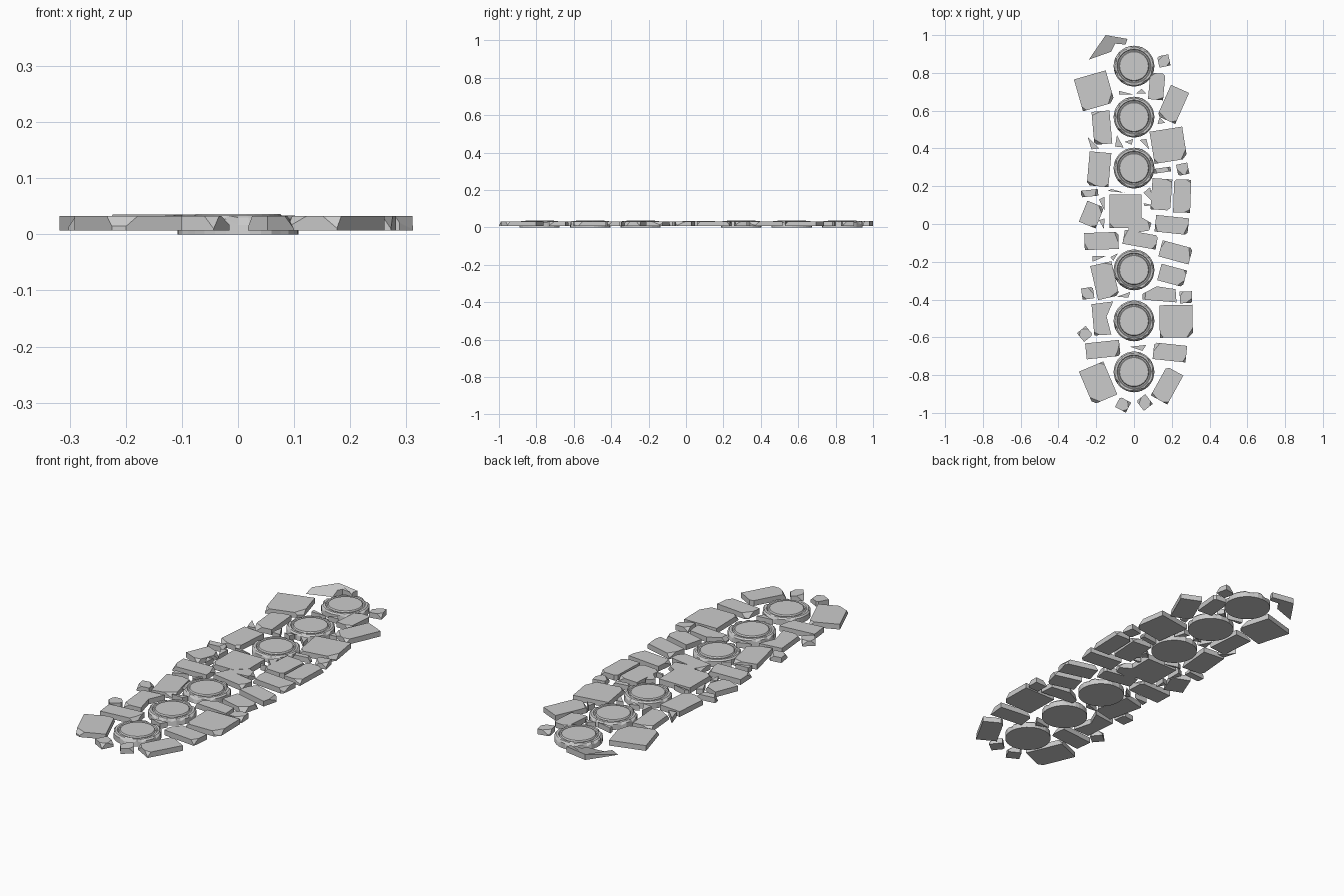
import bpy, bmesh, random
from math import radians, sin, cos, pi
from mathutils import Vector, Matrix

if "Cube" in bpy.data.objects:
    bpy.data.objects.remove(bpy.data.objects["Cube"])

random.seed(4)
Z0, Z1 = 0.007, 0.033


def finish(bm, name):
    bmesh.ops.recalc_face_normals(bm, faces=bm.faces)
    me = bpy.data.meshes.new(name)
    bm.to_mesh(me)
    bm.free()
    ob = bpy.data.objects.new(name, me)
    bpy.context.collection.objects.link(ob)
    return ob


def slice_off(bm, co, no):
    """Cut away everything beyond a plane and cap the cut."""
    geom = bm.verts[:] + bm.edges[:] + bm.faces[:]
    bmesh.ops.bisect_plane(bm, geom=geom, dist=1e-6, plane_co=co, plane_no=no, clear_outer=True)
    bmesh.ops.holes_fill(bm, edges=[e for e in bm.edges if e.is_boundary])


def slab(pts, name, z1=Z1, chips=0):
    """Flat stone from an outline, with obliquely chipped top corners."""
    bm = bmesh.new()
    low = [bm.verts.new((x, y, Z0)) for x, y in pts]
    top = [bm.verts.new((x, y, z1)) for x, y in pts]
    n = len(pts)
    bm.faces.new(low[::-1])
    bm.faces.new(top)
    for i in range(n):
        j = (i + 1) % n
        bm.faces.new((low[i], low[j], top[j], top[i]))
    mid = sum((Vector(p) for p in pts), Vector((0, 0))) / n
    for p in random.sample(list(pts), chips):
        out = (Vector(p) - mid).normalized()
        no = Vector((out.x, out.y, random.uniform(0.5, 1.1))).normalized()
        slice_off(bm, Vector((p[0], p[1], z1)) - no * 0.012, no)
    return finish(bm, name)


def block(name, x, y, w, h, deg):
    """Roughly rectangular stone with one corner trimmed."""
    a = radians(deg)
    q = [(-w / 2, -h / 2), (w / 2, -h / 2), (w / 2, h / 2), (-w / 2, h / 2)]
    k = random.randrange(4)
    loc = []
    for i, p in enumerate(q):
        p = Vector(p)
        if i == k:
            t = 0.14 * min(w, h)
            for nb in (q[i - 1], q[(i + 1) % 4]):
                loc.append(p + (Vector(nb) - p).normalized() * t)
        else:
            loc.append(p)
    pts = [(x + p.x * cos(a) - p.y * sin(a), y + p.x * sin(a) + p.y * cos(a)) for p in loc]
    slab(pts, name, chips=2)


# Edge stones and middle stones: x, y, width, length, turn in degrees
left = [(-.21, .705, .175, .175, 16), (-.17, .51, .095, .175, 5), (-.185, .29, .115, .18, -5),
        (-.235, .163, .09, .035, 6), (-.225, .05, .095, .12, -22), (-.172, -.09, .18, .09, 2),
        (-.155, -.3, .115, .185, 13), (-.245, -.367, .063, .06, 8),
        (-.26, -.582, .06, .06, 40), (-.165, -.665, .18, .085, 6), (-.19, -.842, .14, .19, 23),
        (-.058, -.957, .065, .06, -28)]
right = [(.158, .863, .06, .06, 12), (.12, .728, .08, .14, -5), (.207, .633, .105, .18, -24),
         (.182, .417, .175, .172, 9), (.258, .29, .06, .06, 12), (.15, .285, .09, .025, 8),
         (.145, .157, .105, .165, -4), (.255, .148, .09, .175, -2), (.2, -.005, .175, .088, -6),
         (.22, -.15, .165, .088, -15), (.202, -.272, .14, .09, -15),
         (.275, -.388, .065, .062, 2), (.223, -.515, .175, .172, 1), (.19, -.68, .175, .088, -6),
         (.175, -.855, .10, .175, -29), (.056, -.945, .06, .065, 38)]
middle = [(.033, -.083, .178, .075, -10)]
for side, rows in (("left", left), ("right", right), ("middle", middle)):
    for i, r in enumerate(rows):
        block(f"{side}_stone_{i + 1}", *r)

# Irregular stones
slab([(-.26, .84), (-.16, .85), (-.12, .915), (-.10, .955), (-.045, .95), (-.035, .98), (-.15, 1.0)],
     "curved_end_stone", .035, 1)
slab([(-.13, -.02), (-.015, -.02), (.04, .03), (.04, .155), (-.13, .155)], "centre_stone", .034, 1)
slab([(-.03, -.05), (.08, -.035), (.092, .005), (.04, .035), (-.03, -.015)], "centre_wedge_stone", Z1, 1)
slab([(.045, -.4), (.225, -.415), (.22, -.345), (.12, -.33), (.045, -.37)], "long_wedge_stone", Z1, 1)
slab([(-.21, -.59), (-.12, -.585), (-.145, -.49), (-.11, -.41), (-.225, -.425)], "notched_stone", Z1, 1)

# Small triangular chips filling the gaps
chips_a = [(-.245, .46, -.185, .40, -.225, .395), (-.08, .705, 0, .685, -.08, .685),
           (.01, .69, .04, .715, .065, .69), (-.09, .47, -.055, .405, -.10, .41),
           (-.05, .435, -.005, .45, -.012, .42), (.03, .445, .065, .45, .08, .395),
           (.125, .53, .135, .565, .165, .535), (.05, .165, .085, .195, .105, .11)]
chips_b = [(-.185, .13, -.155, .145, -.155, .07), (-.185, .02, -.155, .03, -.16, -.025),
           (-.22, -.17, -.15, -.17, -.22, -.20), (-.125, -.175, -.085, -.155, -.11, -.195),
           (-.09, -.385, -.02, -.36, -.03, -.39), (-.02, -.65, .065, -.64, .045, -.672),
           (-.14, .175, -.12, .185, -.05, .165), (.05, .11, .105, .1, .055, .095)]
for i, c in enumerate(chips_a + chips_b):
    slab([c[0:2], c[2:4], c[4:6]], f"gap_chip_{i + 1}")

# Round stepping stones: turned profile with a shallow groove and chipped rim
profile = [(.108, 0), (.108, .027), (.101, .034), (.090, .034), (.086, .030), (.080, .030), (.076, .036)]
N = 32
for d, y in enumerate((.836, .566, .296, -.243, -.513, -.783)):
    bm = bmesh.new()
    rings = []
    for r, z in profile:
        rings.append([bm.verts.new((r * cos(2 * pi * i / N), r * sin(2 * pi * i / N) + y, z)) for i in range(N)])
    for a, b in zip(rings, rings[1:]):
        for i in range(N):
            j = (i + 1) % N
            bm.faces.new((a[i], a[j], b[j], b[i]))
    bm.faces.new(rings[0][::-1])
    bm.faces.new(rings[-1])
    for i in random.sample(range(N), 10):
        c = Vector((0, y, 0))
        for ring, pull, drop in ((rings[1], .96, .010), (rings[2], .95, .004)):
            v = ring[i]
            v.co = Vector((v.co.x * pull, y + (v.co.y - y) * pull, v.co.z - drop))
    finish(bm, f"round_stone_{d + 1}")
